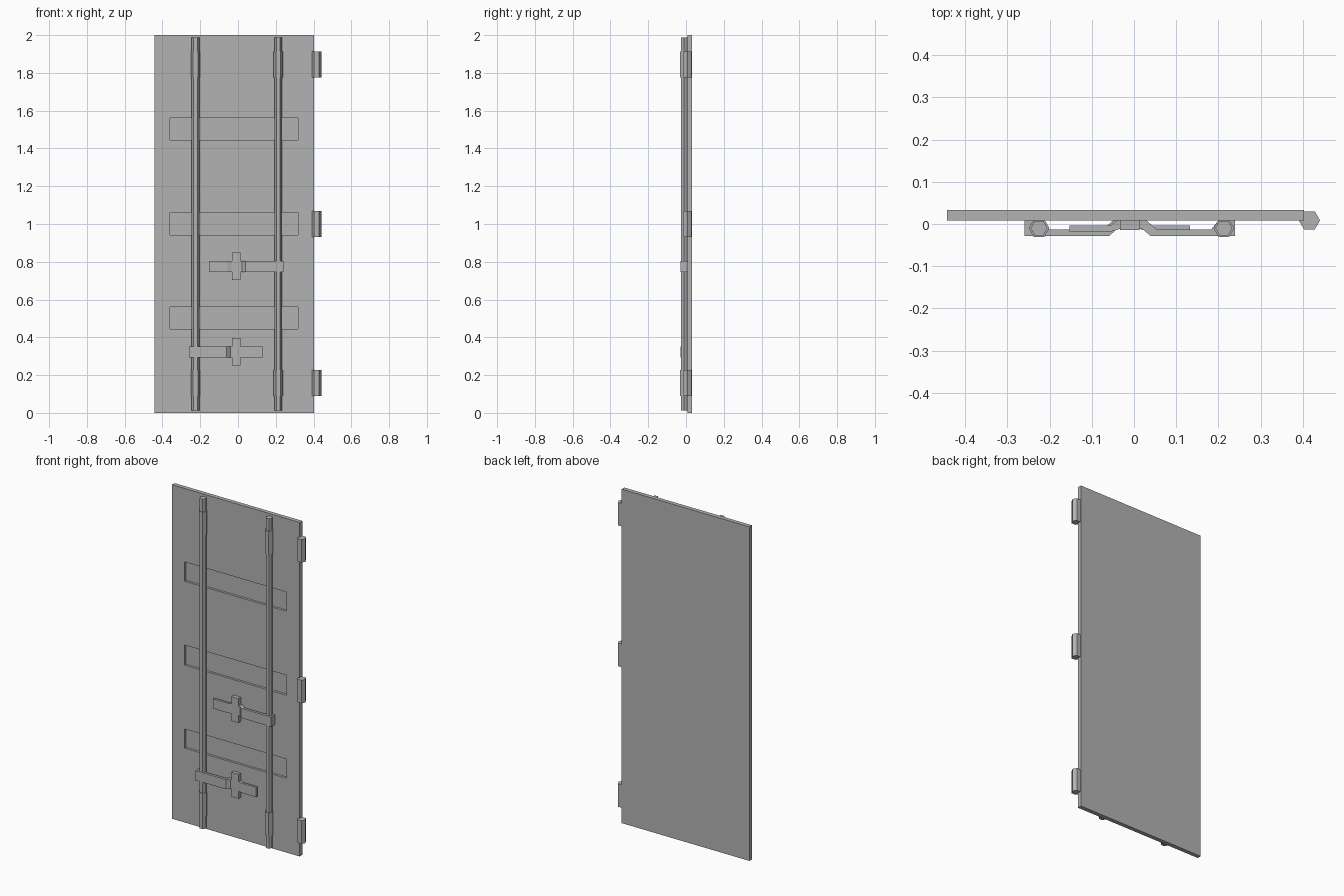
import bpy, bmesh, math
from mathutils import Matrix

cube = bpy.data.objects.get("Cube")
if cube:
    bpy.data.objects.remove(cube)

GREY = (0.45, 0.45, 0.45, 1)
metal = bpy.data.materials.new("plain grey metal")
metal.use_nodes = True
metal.diffuse_color = GREY
metal.node_tree.nodes["Principled BSDF"].inputs["Base Color"].default_value = GREY


def add_object(name, bm):
    bmesh.ops.recalc_face_normals(bm, faces=bm.faces)
    mesh = bpy.data.meshes.new(name)
    bm.to_mesh(mesh)
    bm.free()
    mesh.materials.append(metal)
    obj = bpy.data.objects.new(name, mesh)
    bpy.context.collection.objects.link(obj)
    return obj


def box_mesh(x0, x1, y0, y1, z0, z1):
    bm = bmesh.new()
    place = Matrix.Translation(((x0 + x1) / 2, (y0 + y1) / 2, (z0 + z1) / 2))
    size = Matrix.Diagonal((x1 - x0, y1 - y0, z1 - z0, 1))
    bmesh.ops.create_cube(bm, size=1, matrix=place @ size)
    return bm


def hex_bar(name, x, y, z0, z1, radius):
    """Upright six-sided bar with corners pointing along x."""
    bm = bmesh.new()
    place = Matrix.Translation((x, y, (z0 + z1) / 2)) @ Matrix.Rotation(math.pi / 2, 4, 'Z')
    bmesh.ops.create_cone(bm, cap_ends=True, segments=6, radius1=radius,
                          radius2=radius, depth=z1 - z0, matrix=place)
    return add_object(name, bm)


def extrude_profile(name, points, z0, z1):
    """Plan outline in x and y, extruded upwards."""
    bm = bmesh.new()
    face = bm.faces.new([bm.verts.new((x, y, z0)) for x, y in points])
    top = bmesh.ops.extrude_face_region(bm, geom=[face])["geom"]
    verts = [v for v in top if isinstance(v, bmesh.types.BMVert)]
    bmesh.ops.translate(bm, verts=verts, vec=(0, 0, z1 - z0))
    return add_object(name, bm)


# Door panel with three shallow recesses in the front
FRONT, BACK = 0.008, 0.033
RECESS_X = (-0.36, 0.317)
RECESS_Z = [(0.445, 0.56), (0.942, 1.062), (1.445, 1.56)]
bm = box_mesh(-0.443, 0.403, FRONT, BACK, 0, 2)


def cut(co, no):
    geom = bm.verts[:] + bm.edges[:] + bm.faces[:]
    bmesh.ops.bisect_plane(bm, geom=geom, plane_co=co, plane_no=no)


for x in RECESS_X:
    cut((x, 0, 0), (1, 0, 0))
for pair in RECESS_Z:
    for z in pair:
        cut((0, 0, z), (0, 0, 1))
bm.normal_update()
pockets = []
for f in bm.faces:
    c = f.calc_center_median()
    inside = RECESS_X[0] < c.x < RECESS_X[1] and any(a < c.z < b for a, b in RECESS_Z)
    if f.normal.y < -0.9 and inside:
        pockets.append(f)
floors = bmesh.ops.extrude_discrete_faces(bm, faces=pockets)["faces"]
bmesh.ops.translate(bm, verts=[v for f in floors for v in f.verts], vec=(0, 0.014, 0))
add_object("door_panel", bm)

# Hinges on the left edge
BRACKET_Z = {"lower": (0.09, 0.228), "upper": (1.775, 1.912)}
HINGE_Z = dict(BRACKET_Z, middle=(0.932, 1.07))
for level, (z0, z1) in HINGE_Z.items():
    hex_bar("hinge_" + level, 0.416, 0.0085, z0, z1, 0.025)

# Locking rods with their guides
for side, x in (("right", -0.225), ("left", 0.213)):
    hex_bar("locking_rod_" + side, x, -0.01, 0.012, 1.987, 0.02)
    for level, (z0, z1) in BRACKET_Z.items():
        hex_bar("rod_guide_" + level + "_" + side, x, -0.01, z0, z1, 0.0245)

# Cranked handles with their catches; the lower one is mirrored
MID = -0.01
HANDLE = [(0.25, 0.008), (0.21, 0.008), (0.193, -0.013), (0.064, -0.013),
          (0.04, 0.008), (-0.03, 0.008), (-0.047, -0.004), (-0.143, -0.004),
          (-0.143, -0.018), (-0.045, -0.018), (-0.025, -0.012), (0.03, -0.012),
          (0.05, -0.029), (0.25, -0.029)]
for level, z, side in (("upper", 0.776, 1), ("lower", 0.322, -1)):
    outline = [(MID + side * x, y) for x, y in HANDLE]
    extrude_profile("handle_" + level, outline, z - 0.029, z + 0.029)
    add_object("handle_catch_" + level,
               box_mesh(MID - 0.023, MID + 0.023, -0.0145, FRONT, z - 0.072, z + 0.074))
